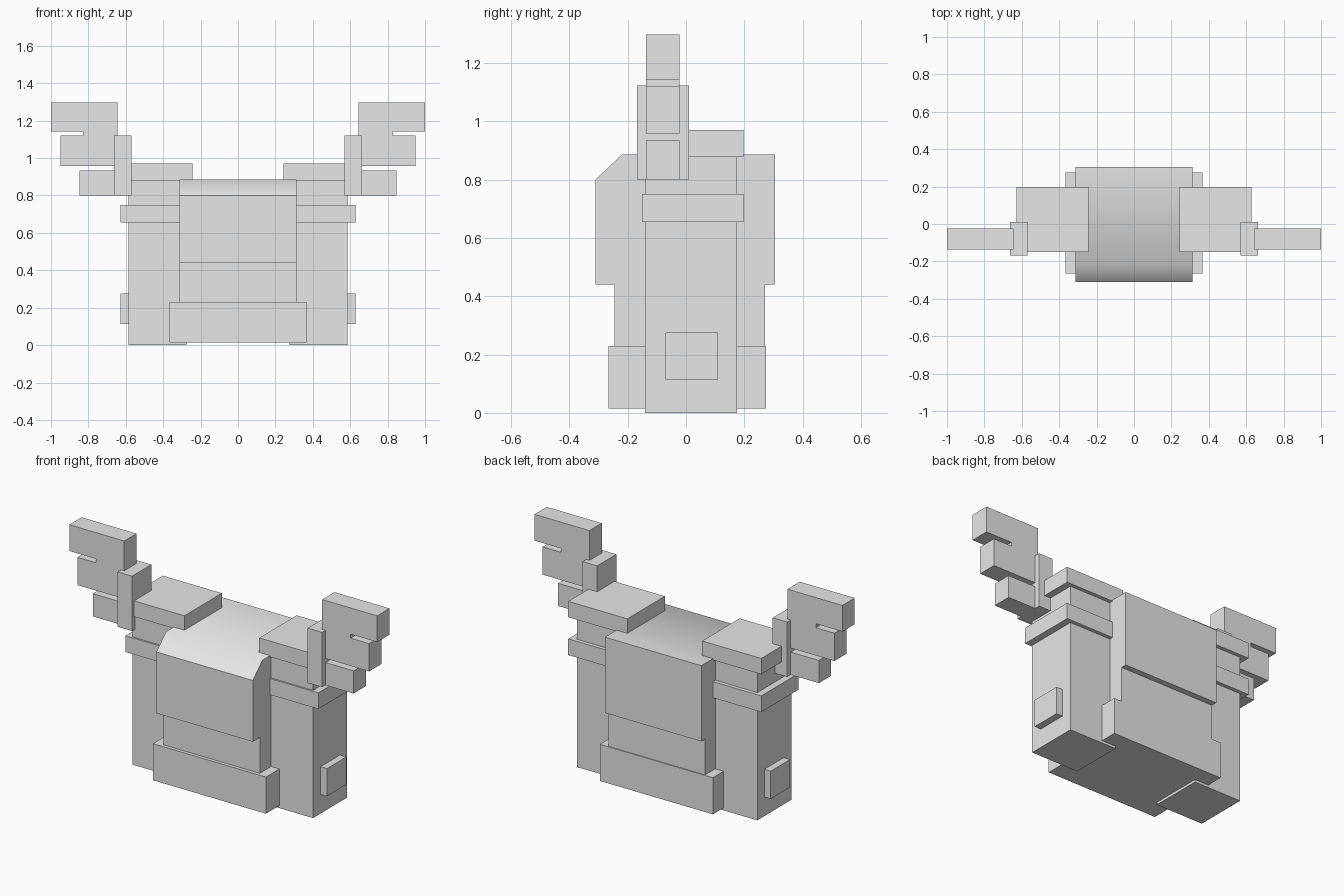
import bpy
import math

cube = bpy.data.objects.get("Cube")
if cube:
    bpy.data.objects.remove(cube, do_unlink=True)

# Single plain grey
grey = bpy.data.materials.new("light_grey")
grey.use_nodes = True
colour = (0.8, 0.8, 0.8, 1)
grey.diffuse_color = colour
grey.node_tree.nodes["Principled BSDF"].inputs["Base Color"].default_value = colour


def add_prism(name, profile, near, far, place):
    """Extrude a 2D profile from near to far; place maps (u, v, depth) to x, y, z."""
    n = len(profile)
    verts = [place(u, v, d) for d in (near, far) for u, v in profile]
    faces = [list(range(n)), list(range(2 * n - 1, n - 1, -1))]
    faces += [[i, i + n, (i + 1) % n + n, (i + 1) % n] for i in range(n)]
    mesh = bpy.data.meshes.new(name)
    mesh.from_pydata(verts, [], faces)
    mesh.materials.append(grey)
    obj = bpy.data.objects.new(name, mesh)
    bpy.context.collection.objects.link(obj)
    # Consistent outward normals
    bpy.ops.object.select_all(action='DESELECT')
    obj.select_set(True)
    bpy.context.view_layer.objects.active = obj
    bpy.ops.object.mode_set(mode='EDIT')
    bpy.ops.mesh.select_all(action='SELECT')
    bpy.ops.mesh.normals_make_consistent(inside=False)
    bpy.ops.object.mode_set(mode='OBJECT')
    return obj


def along_x(u, v, d):
    return (d, u, v)


def along_y(u, v, d):
    return (u, d, v)


def add_box(name, x, y, z):
    profile = [(x[0], z[0]), (x[1], z[0]), (x[1], z[1]), (x[0], z[1])]
    return add_prism(name, profile, y[0], y[1], along_y)


# Torso: upper block with a sloped front top edge, waist and belt
chest_profile = [(-0.31, 0.44), (0.305, 0.44), (0.305, 0.885), (-0.22, 0.885), (-0.31, 0.8)]
chest = add_prism("chest", chest_profile, -0.313, 0.313, along_x)
bpy.ops.object.shade_smooth_by_angle(angle=math.radians(45))
add_box("waist", (-0.313, 0.313), (-0.245, 0.27), (0.2, 0.44))
add_box("belt", (-0.367, 0.367), (-0.265, 0.275), (0.015, 0.23))

# Fin outline: two stacked slabs with a slot between their outer ends
fin_profile = [(0.643, 0.957), (0.948, 0.957), (0.948, 1.12), (0.828, 1.12),
               (0.828, 1.143), (1.0, 1.143), (1.0, 1.297), (0.643, 1.297)]

# Side parts, mirrored left and right
for side, s in (("left", 1), ("right", -1)):
    def side_box(part, x, y, z):
        add_box(f"{side}_{part}", sorted((s * x[0], s * x[1])), y, z)

    side_box("arm", (0.275, 0.586), (-0.14, 0.175), (0, 0.88))
    side_box("shoulder_cap", (0.243, 0.627), (-0.15, 0.197), (0.877, 0.97))
    side_box("arm_band", (0.243, 0.627), (-0.15, 0.197), (0.655, 0.75))
    side_box("arm_pad", (0.57, 0.627), (-0.07, 0.11), (0.112, 0.275))
    side_box("fin_post", (0.57, 0.664), (-0.168, 0.01), (0.8, 1.122))
    side_box("lower_fin", (0.64, 0.847), (-0.137, -0.023), (0.8, 0.933))
    add_prism(f"{side}_upper_fin", [(s * u, v) for u, v in fin_profile],
              -0.137, -0.023, along_y)
